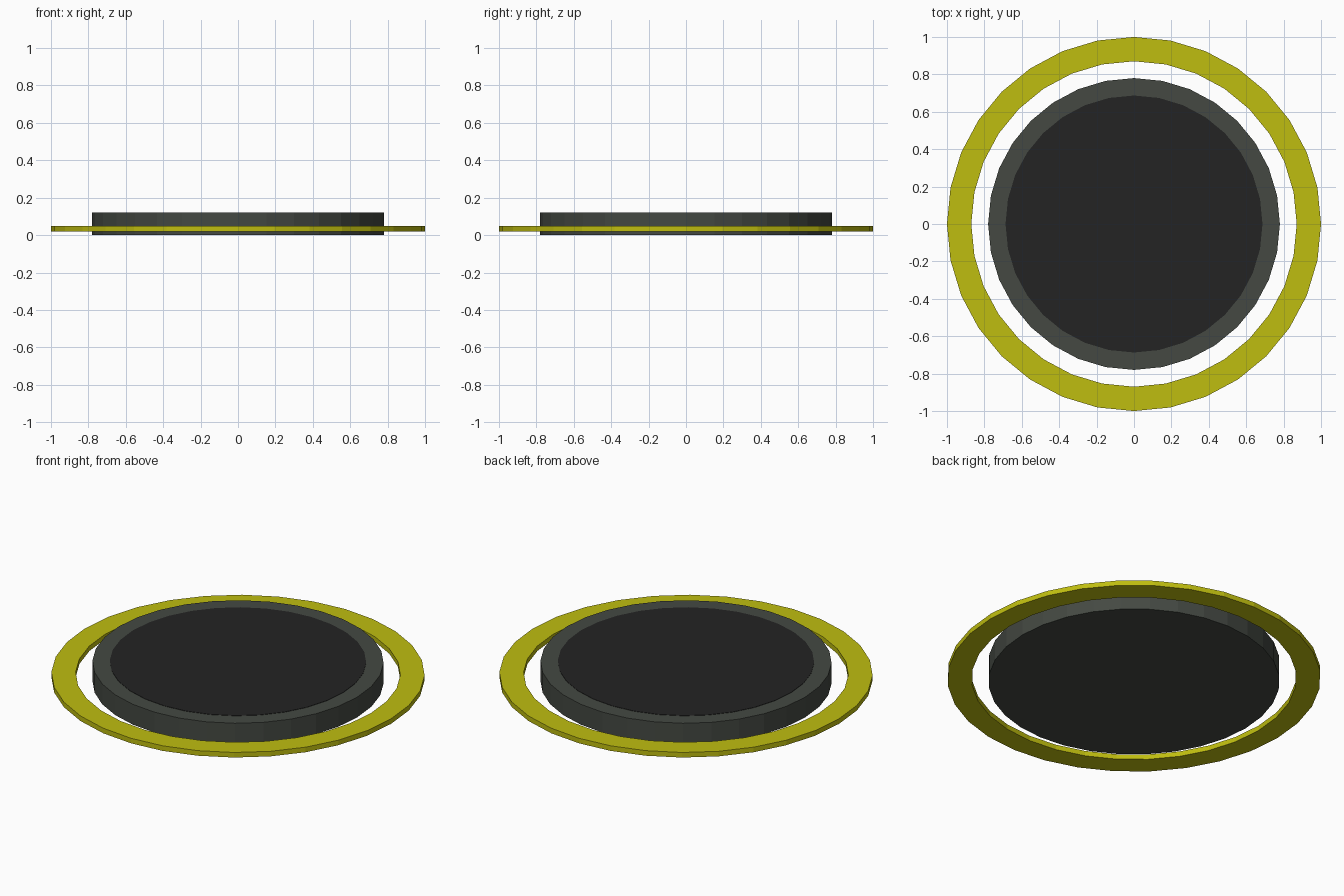
import bpy, bmesh, math

if "Cube" in bpy.data.objects:
    bpy.data.objects.remove(bpy.data.objects["Cube"])

SIDES = 32


def material(name, rgb):
    m = bpy.data.materials.new(name)
    m.diffuse_color = (*rgb, 1)
    m.use_nodes = True
    m.node_tree.nodes["Principled BSDF"].inputs["Base Color"].default_value = m.diffuse_color
    return m


def lathe(name, profile, mat, sides=SIDES):
    """Closed (r, z) profile revolved around z; points at r = 0 become cap centres."""
    bm = bmesh.new()
    rings = []
    for r, z in profile:
        if r == 0:
            rings.append([bm.verts.new((0, 0, z))] * sides)
        else:
            rings.append([bm.verts.new((r * math.cos(2 * math.pi * i / sides),
                                        r * math.sin(2 * math.pi * i / sides), z))
                          for i in range(sides)])
    for k, a in enumerate(rings):
        b = rings[(k + 1) % len(rings)]
        for i in range(sides):
            j = (i + 1) % sides
            corners = list(dict.fromkeys((a[i], a[j], b[j], b[i])))
            if len(corners) > 2:
                bm.faces.new(corners)
    bmesh.ops.recalc_face_normals(bm, faces=bm.faces)
    me = bpy.data.meshes.new(name)
    bm.to_mesh(me)
    bm.free()
    me.materials.append(mat)
    ob = bpy.data.objects.new(name, me)
    bpy.context.collection.objects.link(ob)
    return ob


yellow = material("yellow", (0.52, 0.51, 0.005))
grey = material("dark green grey", (0.058, 0.066, 0.055))
black = material("near black", (0.017, 0.017, 0.017))

# Flat outer ring, floating around the disc
lathe("outer_ring", [(0.87, 0.02), (1.0, 0.02), (1.0, 0.05), (0.87, 0.05)], yellow)
# Thick central disc
lathe("disc_body", [(0, 0), (0.78, 0), (0.78, 0.12), (0, 0.12)], grey)
# Dark plate on the top of the disc
lathe("top_plate", [(0, 0.118), (0.687, 0.118), (0.687, 0.122), (0, 0.122)], black)
